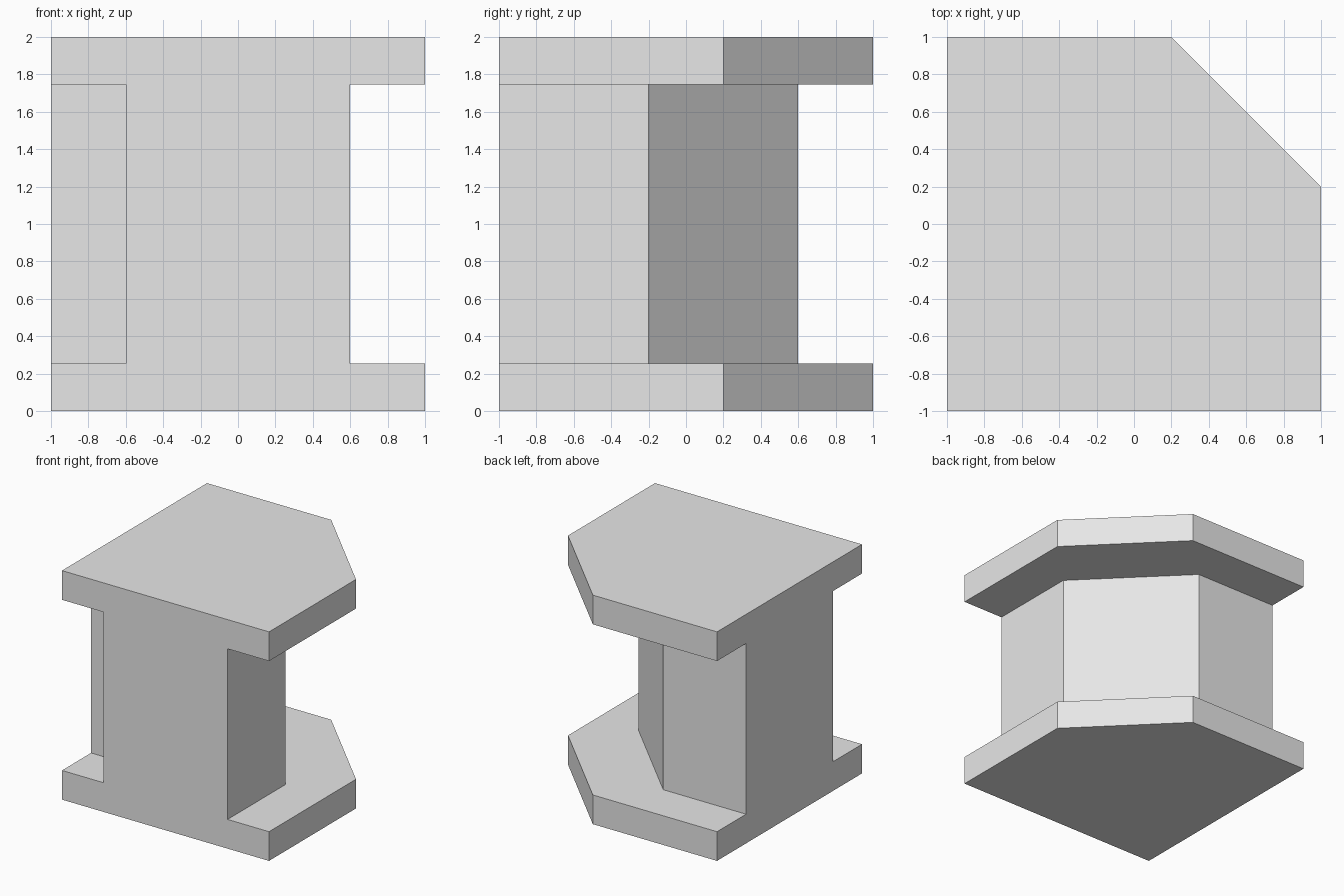
import bpy
import bmesh

cube = bpy.data.objects.get("Cube")
if cube:
    bpy.data.objects.remove(cube, do_unlink=True)

SLAB = 0.255  # thickness of the floor and roof slabs

grey = bpy.data.materials.new("plain_grey")
grey.use_nodes = True
colour = (0.8, 0.8, 0.8, 1)
grey.diffuse_color = colour
grey.node_tree.nodes["Principled BSDF"].inputs["Base Color"].default_value = colour


def prism(name, outline, bottom, top):
    """Extrude a counter-clockwise outline from bottom to top."""
    bm = bmesh.new()
    base = bm.faces.new([bm.verts.new((x, y, bottom)) for x, y in outline])
    grown = bmesh.ops.extrude_face_region(bm, geom=[base], use_keep_orig=True)
    verts = [v for v in grown["geom"] if isinstance(v, bmesh.types.BMVert)]
    bmesh.ops.translate(bm, verts=verts, vec=(0, 0, top - bottom))
    bmesh.ops.recalc_face_normals(bm, faces=bm.faces)
    mesh = bpy.data.meshes.new(name)
    bm.to_mesh(mesh)
    bm.free()
    mesh.materials.append(grey)
    obj = bpy.data.objects.new(name, mesh)
    bpy.context.collection.objects.link(obj)
    return obj


# Full-height block with one cut corner
wall = prism("wall_block", [(-1, -1), (1, -1), (1, 0.2), (0.2, 1), (-1, 1)], 0, 2)

# Recess around the outer sides, and a square notch in the front corner
outer_recess = [(0.6, -2), (2, -2), (2, 2), (-2, 2), (-2, 0.6), (-0.2, 0.6), (0.6, -0.2)]
corner_notch = [(-2, -2), (-0.6, -2), (-0.6, -0.6), (-2, -0.6)]
cutters = [prism("outer_recess_cutter", outer_recess, SLAB, 2 - SLAB),
           prism("corner_notch_cutter", corner_notch, SLAB, 2 - SLAB)]
for cutter in cutters:
    cutter.hide_render = True
    cut = wall.modifiers.new(cutter.name, "BOOLEAN")
    cut.operation = "DIFFERENCE"
    cut.solver = "EXACT"
    cut.object = cutter

# Bake the cuts and drop the cutters
bpy.context.view_layer.update()
depsgraph = bpy.context.evaluated_depsgraph_get()
carved = bpy.data.meshes.new_from_object(wall.evaluated_get(depsgraph))
wall.modifiers.clear()
wall.data = carved
for cutter in cutters:
    bpy.data.objects.remove(cutter, do_unlink=True)
